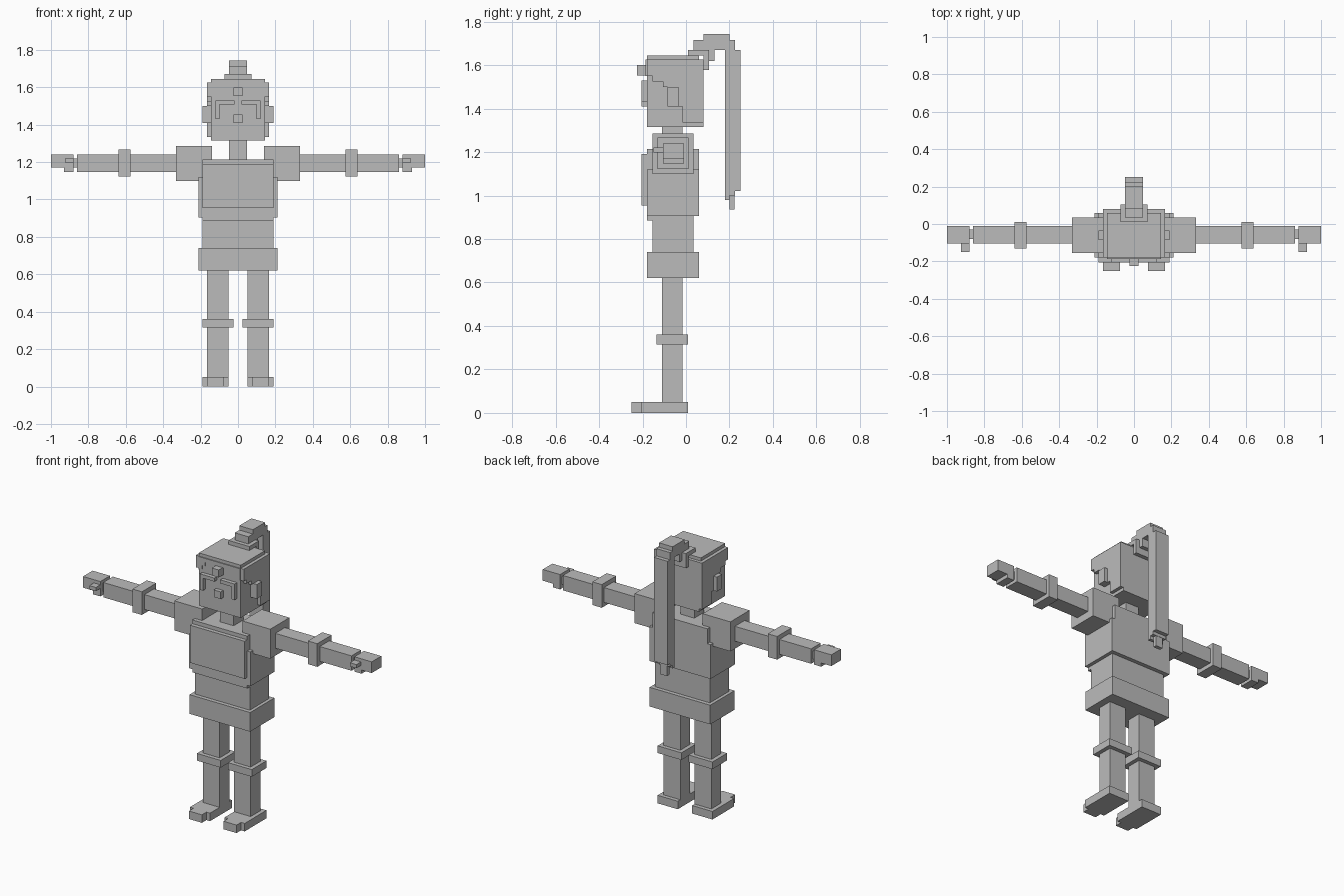
import bpy

grey = bpy.data.materials.new("plain_grey")
grey.diffuse_color = (0.5, 0.5, 0.5, 1)

FACES = [(0, 2, 3, 1), (4, 5, 7, 6), (0, 1, 5, 4),
         (2, 6, 7, 3), (0, 4, 6, 2), (1, 3, 7, 5)]


def part(name, *boxes, mirror=False):
    """One object made of boxes (x0, x1, y0, y1, z0, z1), optionally on both sides."""
    verts, faces = [], []
    for x0, x1, y0, y1, z0, z1 in boxes:
        spans = [(x0, x1)] + ([(-x1, -x0)] if mirror else [])
        for a, b in spans:
            n = len(verts)
            verts += [(x, y, z) for z in (z0, z1) for y in (y0, y1) for x in (a, b)]
            faces += [tuple(n + i for i in f) for f in FACES]
    mesh = bpy.data.meshes.new(name)
    mesh.from_pydata(verts, [], faces)
    mesh.materials.append(grey)
    obj = bpy.data.objects.new(name, mesh)
    bpy.context.collection.objects.link(obj)
    return obj


def mid(w, *rest):
    """Box centred on x = 0 with half width w."""
    return (-w, w) + rest


# Legs and feet
part("legs", (.05, .165, -.11, -.015, .05, .62), mirror=True)
part("knee_bands", (.025, .19, -.135, .01, .315, .36), mirror=True)
part("feet", (.05, .19, -.205, .01, 0, .05),
     (.075, .165, -.25, -.205, 0, .05), mirror=True)

# Torso
part("hips", mid(.21, -.18, .06, .62, .74))
part("waist", mid(.19, -.155, .035, .74, .89))
part("chest", mid(.19, -.18, .06, .905, 1.213),
     mid(.19, -.18, .035, .885, .905))
part("chest_sides", (.19, .212, -.18, .06, .905, 1.12), mirror=True)
part("chest_plate", mid(.19, -.205, -.18, .955, 1.19))
part("neck", mid(.047, -.11, -.015, 1.213, 1.315))

# Arms and hands
part("shoulders", (.14, .332, -.155, .035, 1.10, 1.285), mirror=True)
part("arms", (.332, .86, -.105, -.01, 1.147, 1.24), mirror=True)
part("elbow_bands", (.575, .64, -.13, .012, 1.122, 1.267), mirror=True)
part("wrists", (.86, .88, -.08, -.03, 1.17, 1.22), mirror=True)
part("hands", (.88, 1.0, -.105, -.01, 1.17, 1.24),
     (.88, .93, -.105, -.01, 1.147, 1.17), mirror=True)
part("thumbs", (.88, .925, -.15, -.105, 1.197, 1.22), mirror=True)

# Head and face
part("head", mid(.145, -.18, .08, 1.315, 1.625),
     mid(.145, -.18, .06, 1.625, 1.645))
part("ears", (.145, .19, -.085, -.035, 1.41, 1.50), mirror=True)
part("brows", (.02, .12, -.205, -.18, 1.508, 1.53),
     (.10, .12, -.205, -.18, 1.43, 1.508), mirror=True)
part("nose", mid(.024, -.205, -.18, 1.41, 1.455))
part("forehead_jewel", mid(.024, -.225, -.18, 1.553, 1.60))

# Stepped hair: each column hangs lower towards the back of the head
ys = [-.18, -.155, -.105, -.085, -.015, .08]
lows = [1.55, 1.525, 1.50, 1.41, 1.335]
part("side_hair", *[(.145, .166, ys[i], ys[i + 1], lows[i], 1.625)
                    for i in range(5)], mirror=True)
part("fringe", (0, .10, -.186, -.18, 1.60, 1.625),
     (.10, .12, -.186, -.18, 1.575, 1.625),
     (.12, .145, -.186, -.18, 1.55, 1.625), mirror=True)

# Ponytail: base, arch and hanging tail
part("ponytail_base", mid(.072, .01, .08, 1.645, 1.67),
     mid(.072, .08, .105, 1.578, 1.67))
part("ponytail_arch", mid(.047, .035, .08, 1.67, 1.715),
     mid(.047, .08, .13, 1.67, 1.742), mid(.047, .105, .13, 1.62, 1.67),
     mid(.047, .13, .20, 1.67, 1.742), mid(.047, .20, .225, 1.67, 1.715))
part("ponytail", mid(.047, .18, .225, 1.0, 1.67),
     mid(.047, .225, .25, 1.02, 1.67),
     mid(.047, .18, .20, .98, 1.0), mid(.024, .20, .223, .935, 1.0))
